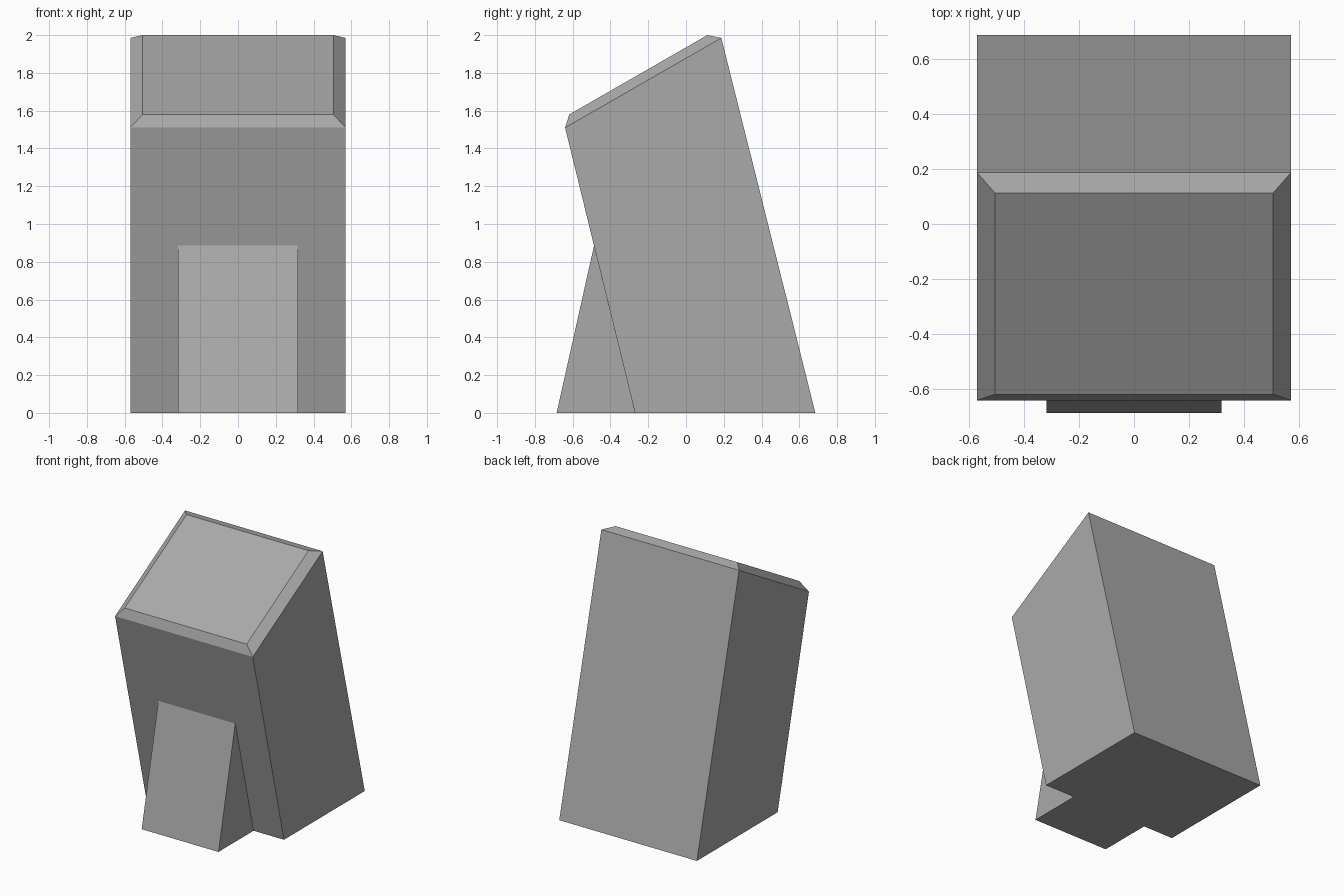
import bpy
import bmesh

cube = bpy.data.objects.get("Cube")
if cube:
    bpy.data.objects.remove(cube, do_unlink=True)

grey = bpy.data.materials.new("mid grey")
grey.use_nodes = True
COLOUR = (0.4, 0.4, 0.4, 1)
grey.diffuse_color = COLOUR
grey.node_tree.nodes["Principled BSDF"].inputs["Base Color"].default_value = COLOUR


def prism(bm, profile, half_width):
    """Extrude a (y, z) outline across x, centred on x = 0."""
    face = bm.faces.new([bm.verts.new((-half_width, y, z)) for y, z in profile])
    side = bmesh.ops.extrude_face_region(bm, geom=[face])["geom"]
    moved = [v for v in side if isinstance(v, bmesh.types.BMVert)]
    bmesh.ops.translate(bm, verts=moved, vec=(2 * half_width, 0, 0))


def finish(bm, name):
    bmesh.ops.recalc_face_normals(bm, faces=bm.faces)
    mesh = bpy.data.meshes.new(name)
    bm.to_mesh(mesh)
    bm.free()
    mesh.materials.append(grey)
    obj = bpy.data.objects.new(name, mesh)
    bpy.context.collection.objects.link(obj)


# Leaning body with a sloped top
bm = bmesh.new()
prism(bm, [(-0.27, 0), (0.685, 0), (0.187, 1.985), (-0.64, 1.51)], 0.57)

# Chamfered cap: extrude the sloped top, then place its smaller rim
bm.normal_update()
top = max(bm.faces, key=lambda f: f.calc_center_median().z)
cap = bmesh.ops.extrude_face_region(bm, geom=[top])["geom"]
bmesh.ops.delete(bm, geom=[top], context="FACES_ONLY")
for v in cap:
    if isinstance(v, bmesh.types.BMVert):
        x = 0.505 if v.co.x > 0 else -0.505
        v.co = (x, 0.113, 2.0) if v.co.y > 0 else (x, -0.618, 1.58)
finish(bm, "leaning_body")

# Wedge support resting against the front face
bm = bmesh.new()
prism(bm, [(-0.685, 0), (-0.27, 0), (-0.487, 0.885)], 0.318)
finish(bm, "front_wedge")
